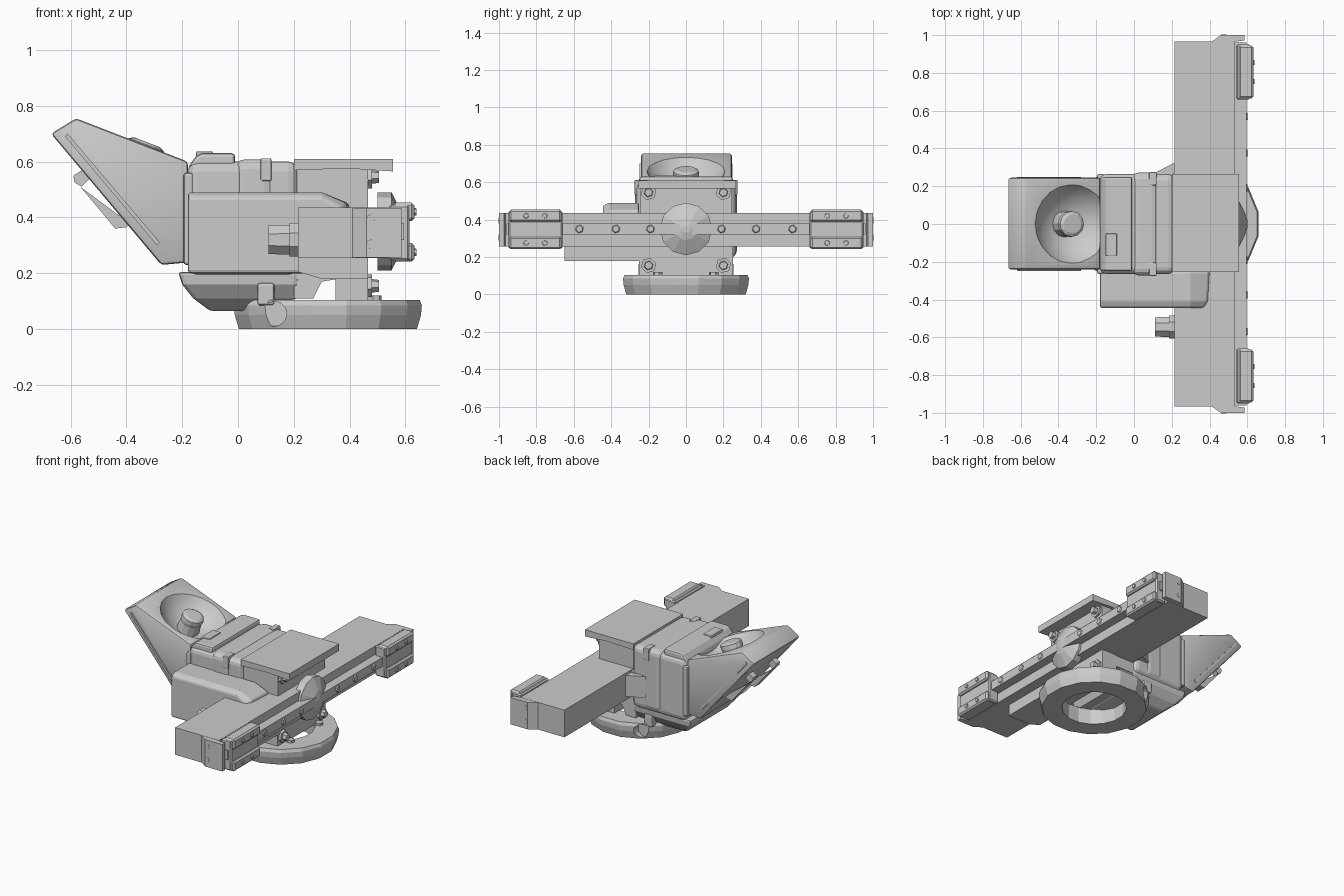
import bpy, math
from mathutils import Vector

if "Cube" in bpy.data.objects:
    bpy.data.objects.remove(bpy.data.objects["Cube"])


def mesh(name, verts, faces, bevel=0, segments=2):
    me = bpy.data.meshes.new(name)
    me.from_pydata(verts, [], faces)
    ob = bpy.data.objects.new(name, me)
    bpy.context.collection.objects.link(ob)
    bpy.ops.object.select_all(action='DESELECT')
    ob.select_set(True)
    bpy.context.view_layer.objects.active = ob
    bpy.ops.object.mode_set(mode='EDIT')
    bpy.ops.mesh.select_all(action='SELECT')
    bpy.ops.mesh.normals_make_consistent(inside=False)
    bpy.ops.object.mode_set(mode='OBJECT')
    if bevel:
        m = ob.modifiers.new("bevel", 'BEVEL')
        m.width, m.segments = bevel, segments
    return ob


def loft(name, rings, bevel=0, segments=2, closed=False):
    """Skin equal-sized vertex rings; cap the ends or close the loop."""
    n = len(rings[0])
    verts = [v for r in rings for v in r]
    count = len(rings)
    faces = []
    for k in range(count if closed else count - 1):
        a, b = k * n, ((k + 1) % count) * n
        faces += [(a + i, a + (i + 1) % n, b + (i + 1) % n, b + i) for i in range(n)]
    if not closed:
        faces += [tuple(range(n)), tuple(range((count - 1) * n, count * n))]
    return mesh(name, verts, faces, bevel, segments)


def box(name, x, y, z, bevel=0, segments=2):
    ring = lambda h: [(x[0], y[0], h), (x[1], y[0], h), (x[1], y[1], h), (x[0], y[1], h)]
    return loft(name, [ring(z[0]), ring(z[1])], bevel, segments)


def side_prism(name, pts, y0, y1, bevel=0):
    return loft(name, [[(x, y, z) for x, z in pts] for y in (y0, y1)], bevel)


def turned(name, start, axis, profile, sides=8, closed=False):
    """Revolve (distance along axis, radius) pairs."""
    d = Vector(axis).normalized()
    u = d.orthogonal().normalized()
    v = d.cross(u)
    rings = []
    for t, r in profile:
        c = Vector(start) + d * t
        rings.append([tuple(c + (u * math.cos(a) + v * math.sin(a)) * r)
                      for a in (2 * math.pi * (i + 0.5) / sides for i in range(sides))])
    return loft(name, rings, closed=closed)


def cut(ob, cutter):
    cutter.hide_render = True
    cutter.hide_viewport = False
    cutter.display_type = 'WIRE'
    m = ob.modifiers.new("cut", 'BOOLEAN')
    m.operation, m.object, m.solver = 'DIFFERENCE', cutter, 'EXACT'
    bpy.ops.object.select_all(action='DESELECT')
    bpy.context.view_layer.objects.active = ob
    ob.select_set(True)
    for mod in list(ob.modifiers):
        bpy.ops.object.modifier_apply(modifier=mod.name)
    bpy.data.objects.remove(cutter)


# base ring with a side socket
base = turned("base_ring", (0.322, 0, 0), (0, 0, 1),
              [(0, 0.20), (0, 0.325), (0.05, 0.34), (0.085, 0.343), (0.105, 0.335), (0.105, 0.20)],
              16, closed=True)
for s in (-1, 1):
    cut(base, turned("socket_cutter", (0.13, s * 0.36, 0.055), (0, -s, 0), [(0, 0.045), (0.11, 0.045)], 12))

# pedestal between the ring and the body
box("pedestal_plate", (0.35, 0.465), (-0.25, 0.25), (0.10, 0.27))
side_prism("pedestal_brace", [(0.20, 0.11), (0.27, 0.11), (0.30, 0.17), (0.36, 0.18), (0.36, 0.25), (0.20, 0.25)],
           -0.24, 0.24)
for y in (-0.15, 0.15):
    turned("ring_bolt", (0.49, y, 0.10), (0, 0, 1), [(0, 0.025), (0.02, 0.025)], 6)

# main body shell
body = box("body", (-0.18, 0.215), (-0.265, 0.265), (0.19, 0.60), 0.035, 3)
box("body_band", (-0.01, 0.13), (-0.272, 0.272), (0.20, 0.608), 0.035, 3)
box("body_rear", (0.19, 0.465), (-0.245, 0.245), (0.18, 0.58))
side_prism("top_cap", [(-0.18, 0.58), (-0.15, 0.62), (-0.13, 0.63), (-0.01, 0.63), (-0.01, 0.58)], -0.25, 0.25, 0.012)
box("top_latch", (-0.15, -0.09), (-0.17, -0.05), (0.60, 0.637), 0.006)
side_prism("top_cover", [(0.20, 0.57), (0.40, 0.575), (0.555, 0.565), (0.555, 0.61), (0.20, 0.61)], -0.255, 0.265)
for s in (-1, 1):
    box("side_clip", (0.08, 0.12), (s * 0.24 - 0.035, s * 0.24 + 0.035), (0.53, 0.612), 0.006)
    box("front_seam_rib", (-0.195, -0.16), (s * 0.24 - 0.025, s * 0.24 + 0.025), (0.23, 0.56), 0.01)

# belly under the body, narrowing downwards
belly = [(-0.21, 0.21, 0.25), (-0.21, 0.165, 0.24), (-0.16, 0.11, 0.21), (-0.11, 0.065, 0.16)]
loft("belly", [[(x0, -w, z), (x1, -w, z), (x1, w, z), (x0, w, z)]
               for x0, x1, w, z in ((-0.215, 0.215, 0.25, 0.205), (-0.20, 0.215, 0.245, 0.16),
                                    (-0.16, 0.215, 0.21, 0.11), (-0.10, 0.02, 0.15, 0.065))], 0.012)
for s in (-1, 1):
    box("belly_lug", (0.07, 0.13), (s * 0.225 - 0.03, s * 0.225 + 0.03), (0.085, 0.165), 0.008)

# sloping front hood with a dished seat and a knob
hood = side_prism("hood", [(-0.58, 0.755), (-0.18, 0.60), (-0.165, 0.24), (-0.275, 0.23), (-0.67, 0.70)],
                  -0.24, 0.245, 0.012)
slope = Vector((0.36, 0, 0.93)).normalized()
centre = Vector((-0.33, 0, 0.655))
bpy.ops.mesh.primitive_uv_sphere_add(segments=24, ring_count=16, radius=0.25, location=centre + slope * 0.14)
cut(hood, bpy.context.object)
bpy.ops.object.select_all(action='DESELECT')
hood.select_set(True)
bpy.ops.object.shade_smooth_by_angle(angle=math.radians(25))
turned("knob", centre - slope * 0.14, slope,
       [(0, 0.095), (0.04, 0.07), (0.10, 0.065), (0.12, 0.07), (0.145, 0.068), (0.155, 0.05)], 12)

# ribs and grip under the hood
for s in (-1, 1):
    side_prism("hood_rib", [(-0.61, 0.70), (-0.28, 0.31), (-0.29, 0.30), (-0.62, 0.69)],
               s * 0.243 - 0.006, s * 0.243 + 0.006)
for y in (-0.12, 0.12):
    side_prism("grip_leg", [(-0.55, 0.575), (-0.59, 0.55), (-0.585, 0.525), (-0.56, 0.51), (-0.53, 0.54)],
               y - 0.02, y + 0.02)
    side_prism("grip_strip", [(-0.565, 0.51), (-0.44, 0.36), (-0.40, 0.365), (-0.38, 0.38), (-0.43, 0.41)],
               y - 0.03, y + 0.03)

# box on the front side of the body
loft("side_box", [[(-0.18, y, 0.20), (x1, y, 0.20), (x1, y, zt - 0.04), (0.30, y, zt), (-0.18, y, zt)]
                  for y, x1, zt in ((-0.25, 0.40, 0.49), (-0.41, 0.39, 0.49), (-0.445, 0.37, 0.475))], 0.012)
side_prism("under_tray", [(0.215, 0.26), (0.215, 0.205), (0.30, 0.18), (0.465, 0.18), (0.465, 0.26)], -0.65, -0.24)
turned("side_knob", (0.215, -0.545, 0.32), (-1, 0, 0), [(0, 0.065), (0.03, 0.065), (0.03, 0.058), (0.105, 0.055)], 8)
side_prism("side_fin", [(0.10, 0.30), (0.215, 0.27), (0.215, 0.43), (0.10, 0.40)], 0.25, 0.27)
loft("side_gusset", [[(0.09, 0.26, z), (0.225, 0.26, z), (0.225, 0.33, z)] for z in (0.28, 0.42)])

# crossbar, its end plates and the rail along its back
box("crossbar", (0.215, 0.535), (-0.965, 0.965), (0.255, 0.435))
box("crossbar_rail", (0.52, 0.595), (-0.96, 0.96), (0.32, 0.38))
for s in (-1, 1):
    plan = [(0.41, 0.95), (0.41, 0.965), (0.46, 1.0), (0.585, 1.0), (0.585, 0.972), (0.535, 0.965), (0.535, 0.95)]
    loft("crossbar_end", [[(x, s * y, z) for x, y in plan] for z in (0.256, 0.434)])
    # clamp block with jaws and four bolts
    y = s * 0.805
    box("clamp_block", (0.54, 0.615), (y - 0.145, y + 0.145), (0.245, 0.445), 0.008, 1)
    for z in (0.275, 0.42):
        box("clamp_jaw", (0.555, 0.632), (y - 0.14, y + 0.14), (z - 0.033, z + 0.033), 0.01, 1)
        for dy in (-0.05, 0.05):
            turned("clamp_bolt", (0.63, y + dy, z), (1, 0, 0), [(0, 0.015), (0.009, 0.013)], 6)
    for z in (0.305, 0.395):
        turned("end_bolt", (0.475, s * 0.99, z), (0, s, 0), [(0, 0.018), (0.012, 0.016)], 6)
    # rail studs
    for d in (0.19, 0.375, 0.57):
        turned("rail_stud", (0.59, s * d, 0.35), (1, 0, 0), [(0, 0.026), (0.012, 0.018)], 6)
    # body corner bolts
    for z in (0.155, 0.545):
        turned("corner_bolt", (0.46, s * 0.2, z), (1, 0, 0),
               [(0, 0.042), (0.02, 0.042), (0.02, 0.025), (0.045, 0.022)], 6)

# faceted hub in the middle of the rail
turned("centre_hub", (0.50, 0, 0.35), (1, 0, 0), [(0, 0.14), (0.05, 0.14), (0.09, 0.06), (0.10, 0.02)], 12)
